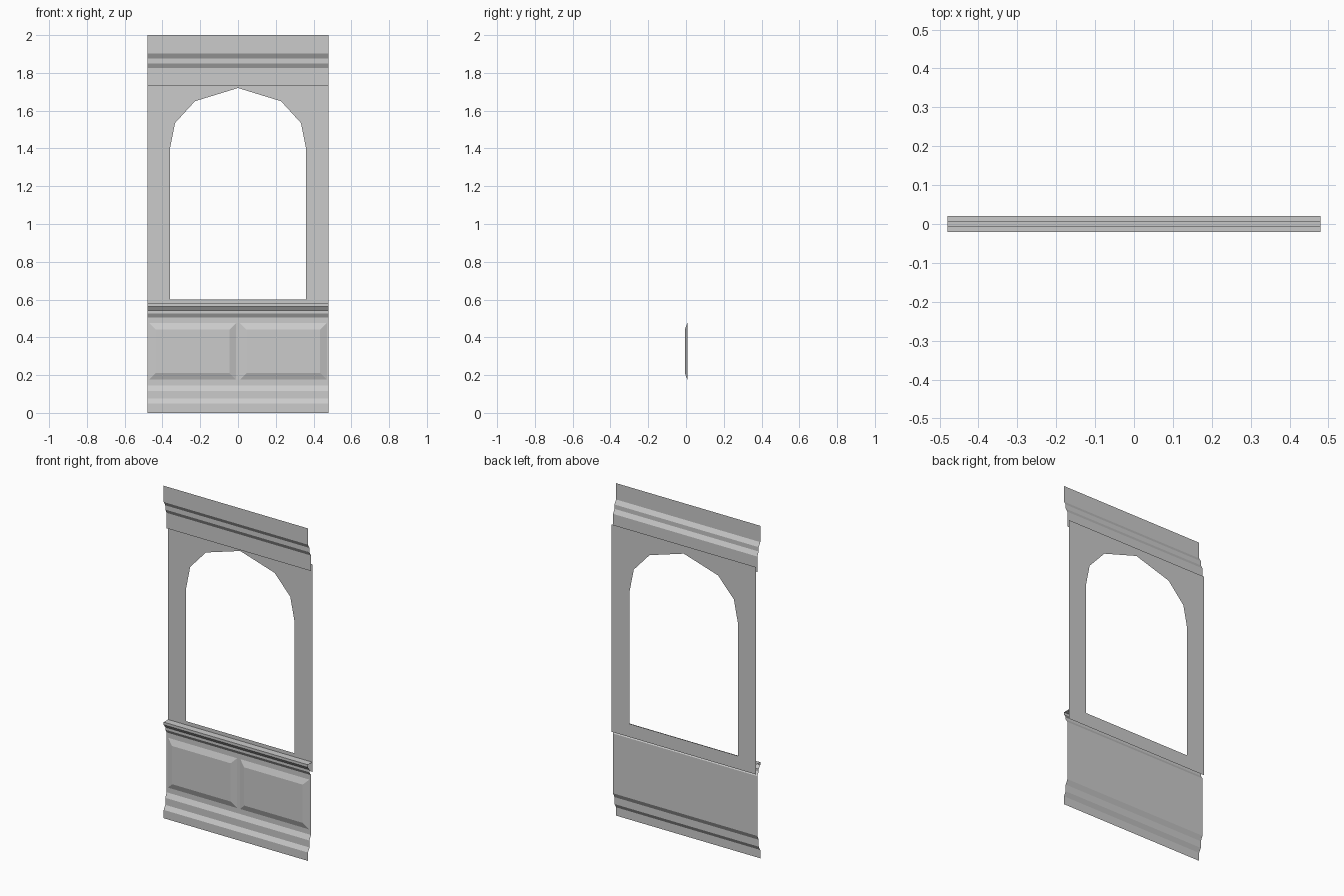
import bpy, bmesh

if "Cube" in bpy.data.objects:
    bpy.data.objects.remove(bpy.data.objects["Cube"])

HALF = 0.48                       # half width of the wall section
BACK, BASE, MID, FRONT = 0.021, 0.008, -0.006, -0.0205   # depth layers


def finish(name, bm):
    me = bpy.data.meshes.new(name)
    bm.to_mesh(me)
    bm.free()
    ob = bpy.data.objects.new(name, me)
    bpy.context.collection.objects.link(ob)
    return ob


def extrude_profile(name, profile):
    """Open sheet: (y, z) profile listed bottom to top, swept along x."""
    bm = bmesh.new()
    rows = [[bm.verts.new((x, y, z)) for x in (-HALF, HALF)] for y, z in profile]
    for (a, b), (d, c) in zip(rows, rows[1:]):
        bm.faces.new((a, b, c, d))
    return finish(name, bm)


def mirror_x(ob):
    mod = ob.modifiers.new("mirror", 'MIRROR')
    mod.use_clip = True
    mod.merge_threshold = 0.0005
    return ob


# Stepped baseboard, flat dado and chair rail with a ledge back to the wall
extrude_profile("dado_with_rail", [
    (FRONT, 0.0), (FRONT, 0.05), (MID, 0.075), (MID, 0.117), (BASE, 0.145),
    (BASE, 0.505), (MID, 0.527), (MID, 0.542), (FRONT, 0.562),
    (FRONT, 0.578), (BACK, 0.578)])

# Stepped crown moulding
extrude_profile("crown_moulding", [
    (BASE, 1.733), (BASE, 1.826), (MID, 1.851), (MID, 1.877),
    (FRONT, 1.902), (FRONT, 2.0)])

# Wall sheet with pointed-arch window: strips around the opening, mirrored
LOW, TOP = 0.52, 1.768
opening = [(0, 0.6), (0.36, 0.6), (0.36, 1.4), (0.333, 1.535),
           (0.228, 1.65), (0, 1.72)]
border = [(0, LOW), (HALF, LOW), (HALF, 1.4), (HALF, 1.535),
          (HALF, TOP), (0, TOP)]
bm = bmesh.new()
ins, outs = [[bm.verts.new((x, BACK, z)) for x, z in pts]
             for pts in (opening, border)]
for i in range(5):
    bm.faces.new((outs[i], outs[i + 1], ins[i + 1], ins[i]))
mirror_x(finish("window_wall", bm))

# Bevelled raised panel, mirrored to the other side
bm = bmesh.new()
x0, x1, z0, z1, bev = 0.01, 0.47, 0.176, 0.476, 0.035


def ring(inset, y):
    return [bm.verts.new((x, y, z)) for x, z in (
        (x0 + inset, z0 + inset), (x1 - inset, z0 + inset),
        (x1 - inset, z1 - inset), (x0 + inset, z1 - inset))]


outer, inner = ring(0, BASE - 0.001), ring(bev, MID)
bm.faces.new(inner)
for i in range(4):
    j = (i + 1) % 4
    bm.faces.new((outer[i], outer[j], inner[j], inner[i]))
mirror_x(finish("raised_panels", bm))
